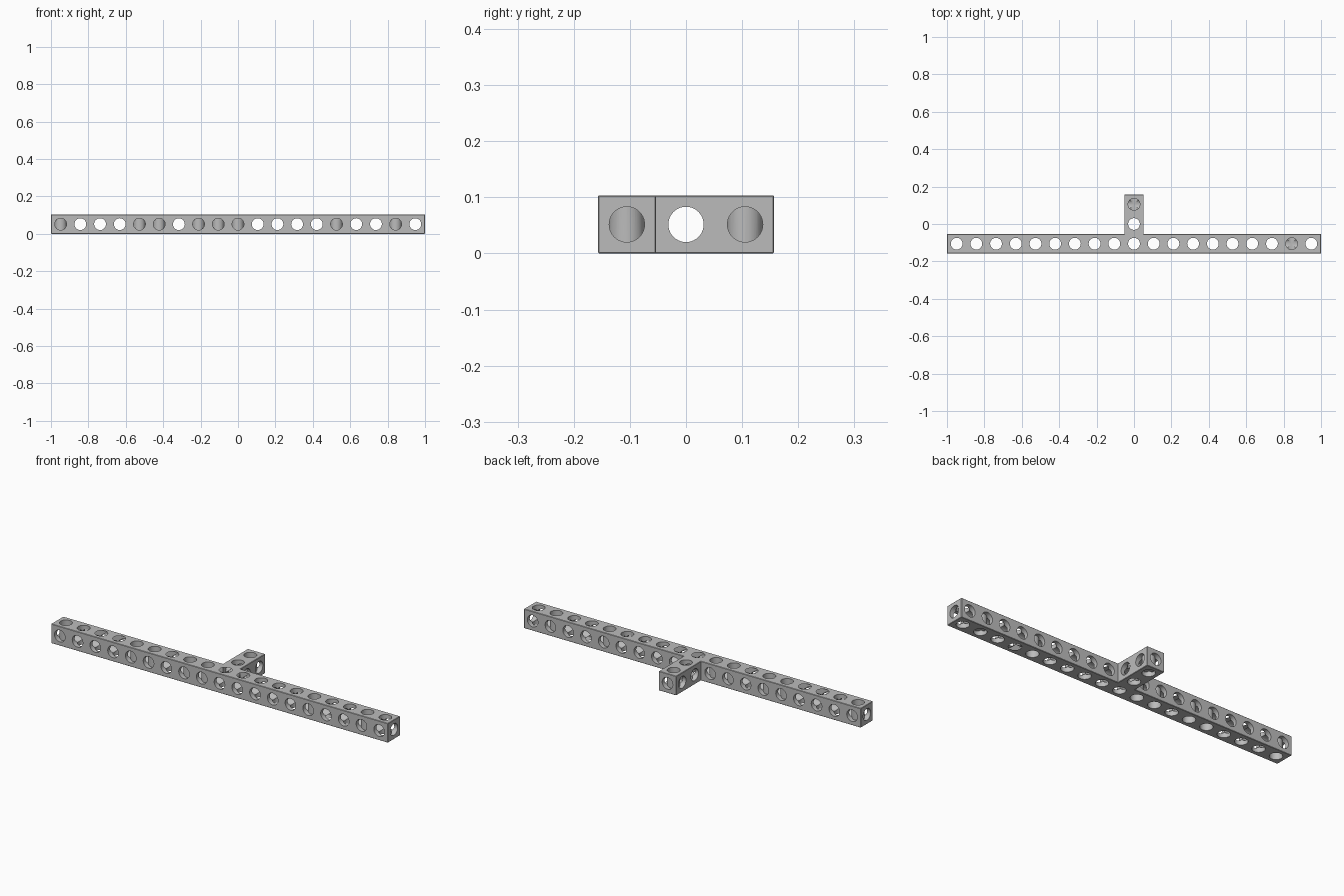
import bpy, bmesh, math
from mathutils import Matrix, Vector

if "Cube" in bpy.data.objects:
    bpy.data.objects.remove(bpy.data.objects["Cube"], do_unlink=True)

COUNT = 19                 # holes along the main bar
PITCH = 0.10536            # hole spacing
WIDTH = 2 - (COUNT - 1) * PITCH
HALF = WIDTH / 2
RADIUS = 0.0315
EDGE = 0.002               # tiny chamfer on outer edges

grey = bpy.data.materials.new("mid grey")
grey.use_nodes = True
colour = (0.5, 0.5, 0.5, 1)
grey.diffuse_color = colour
grey.node_tree.nodes["Principled BSDF"].inputs["Base Color"].default_value = colour


def make_object(name, bm):
    mesh = bpy.data.meshes.new(name)
    bmesh.ops.recalc_face_normals(bm, faces=bm.faces[:])
    bm.to_mesh(mesh)
    bm.free()
    mesh.materials.append(grey)
    obj = bpy.data.objects.new(name, mesh)
    bpy.context.scene.collection.objects.link(obj)
    return obj


# T-shaped bar: outline extruded upward, outer edges chamfered
front, inner, back = -PITCH - HALF, -PITCH + HALF, PITCH + HALF
right_side = [(1, front), (1, inner), (HALF, inner), (HALF, back)]
outline = right_side + [(-x, y) for x, y in reversed(right_side)]
bm = bmesh.new()
base = bm.faces.new([bm.verts.new((x, y, 0)) for x, y in outline])
top = bmesh.ops.extrude_face_region(bm, geom=[base], use_keep_orig=True)
bmesh.ops.translate(bm, vec=(0, 0, WIDTH),
                    verts=[g for g in top["geom"] if isinstance(g, bmesh.types.BMVert)])
bmesh.ops.recalc_face_normals(bm, faces=bm.faces[:])
outer_edges = [e for e in bm.edges if e.is_convex]
bmesh.ops.bevel(bm, geom=outer_edges, offset=EDGE, segments=1, affect='EDGES')
bar = make_object("perforated_t_bar", bm)


# Round holes through all three directions
def drill(name, axis, centres, length):
    bm = bmesh.new()
    turn = Vector((0, 0, 1)).rotation_difference(Vector(axis)).to_matrix().to_4x4()
    for c in centres:
        bmesh.ops.create_cone(bm, cap_ends=True, segments=40, radius1=RADIUS,
                              radius2=RADIUS, depth=length,
                              matrix=Matrix.Translation(c) @ turn)
    cutter = make_object(name, bm)
    cutter.hide_render = True
    mod = bar.modifiers.new(name, 'BOOLEAN')
    mod.operation = 'DIFFERENCE'
    mod.solver = 'EXACT'
    mod.object = cutter
    bpy.context.view_layer.objects.active = bar
    bpy.ops.object.modifier_apply(modifier=name)
    bpy.data.objects.remove(cutter, do_unlink=True)


columns = [(i - (COUNT - 1) / 2) * PITCH for i in range(COUNT)]
rows = [-PITCH, 0, PITCH]
upright = [(x, -PITCH, HALF) for x in columns] + [(0, y, HALF) for y in rows[1:]]
drill("lengthwise_holes", (1, 0, 0), [(0, y, HALF) for y in rows], 2.2)
drill("crosswise_holes", (0, 1, 0), [(x, 0, HALF) for x in columns], 0.5)
drill("upright_holes", (0, 0, 1), upright, 0.3)

# Smooth hole walls, crisp edges
bpy.ops.object.select_all(action='DESELECT')
bar.select_set(True)
bpy.context.view_layer.objects.active = bar
bpy.ops.object.shade_smooth_by_angle(angle=math.radians(30))
